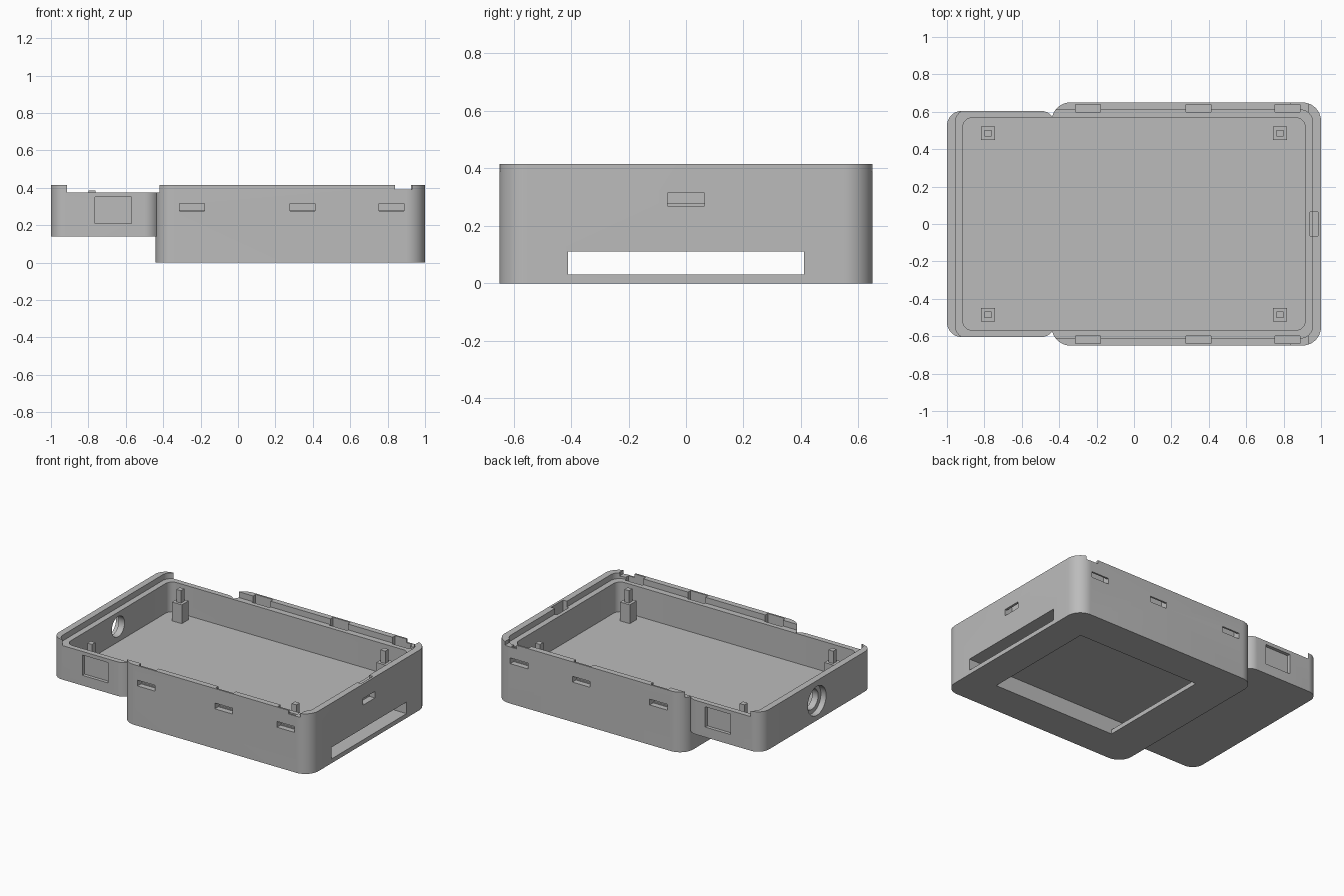
import bpy
import bmesh
import math
from mathutils import Matrix

cube = bpy.data.objects.get("Cube")
if cube:
    bpy.data.objects.remove(cube, do_unlink=True)

TOP = 0.415
FLOOR = 0.17

grey = bpy.data.materials.new("plain grey")
grey.use_nodes = True
colour = (0.5, 0.5, 0.5, 1)
grey.diffuse_color = colour
grey.node_tree.nodes["Principled BSDF"].inputs["Base Color"].default_value = colour


def add_object(name, bm):
    bmesh.ops.recalc_face_normals(bm, faces=bm.faces)
    mesh = bpy.data.meshes.new(name)
    bm.to_mesh(mesh)
    bm.free()
    mesh.materials.append(grey)
    obj = bpy.data.objects.new(name, mesh)
    bpy.context.collection.objects.link(obj)
    return obj


def block(name, x, y, z, radius=0):
    """Box from (min, max) spans, with optional rounded upright edges."""
    bm = bmesh.new()
    outline = []
    steps = 12 if radius else 0
    for i, (cx, cy) in enumerate([(x[1], y[1]), (x[0], y[1]), (x[0], y[0]), (x[1], y[0])]):
        sx = -1 if cx == x[1] else 1
        sy = -1 if cy == y[1] else 1
        for k in range(steps + 1):
            a = math.pi / 2 * (i + k / max(steps, 1))
            px = cx + radius * (sx + math.cos(a)) if radius else cx
            py = cy + radius * (sy + math.sin(a)) if radius else cy
            outline.append(bm.verts.new((px, py, z[0])))
    base = bm.faces.new(outline)
    up = bmesh.ops.extrude_face_region(bm, geom=[base])["geom"]
    verts = [v for v in up if isinstance(v, bmesh.types.BMVert)]
    bmesh.ops.translate(bm, verts=verts, vec=(0, 0, z[1] - z[0]))
    return add_object(name, bm)


def drill(name, x, z, radius):
    """Round cutter lying along x."""
    bm = bmesh.new()
    spin = Matrix.Translation((sum(x) / 2, 0, z)) @ Matrix.Rotation(math.pi / 2, 4, "Y")
    bmesh.ops.create_cone(bm, cap_ends=True, segments=40, radius1=radius,
                          radius2=radius, depth=x[1] - x[0], matrix=spin)
    return add_object(name, bm)


def combine(target, tool, operation="DIFFERENCE"):
    tool.hide_render = True
    mod = target.modifiers.new(tool.name, "BOOLEAN")
    mod.operation = operation
    mod.solver = "EXACT"
    mod.object = tool
    bpy.context.view_layer.objects.active = target
    bpy.ops.object.modifier_apply(modifier=mod.name)
    bpy.data.objects.remove(tool, do_unlink=True)


# Outer shell: deep main body with a shallower bay beside it
case = block("case_shell", (-0.44, 1), (-0.65, 0.65), (0, TOP), 0.1)
combine(case, block("side_bay", (-1, -0.42), (-0.605, 0.605), (0.14, TOP), 0.08), "UNION")

# Tray cavity and the lid recess around its rim
combine(case, block("cavity", (-0.915, 0.915), (-0.568, 0.568), (FLOOR, 0.6), 0.05))
combine(case, block("lid_recess", (-0.955, 0.955), (-0.61, 0.61), (0.375, 0.6), 0.065))

# Battery style slot through the base, with a window underneath
combine(case, block("base_slot", (-0.6, 1.1), (-0.41, 0.41), (0.03, 0.11)))
combine(case, block("base_window", (-0.16, 0.78), (-0.41, 0.41), (-0.1, 0.07)))

# Clip pockets, rim channels, pry notches and bay recesses on both long sides
for side in (-1, 1):
    def span(near, far):
        return tuple(sorted((side * near, side * far)))
    for x in (-0.245, 0.345, 0.82):
        width = (x - 0.067, x + 0.067)
        combine(case, block("clip_pocket", width, span(0.612, 0.8), (0.275, 0.315)))
        combine(case, block("clip_channel", width, span(0.6, 0.638), (0.28, 0.6)))
    combine(case, block("pry_notch", (0.84, 0.93), span(0.6, 0.8), (0.39, 0.6)))
    combine(case, block("bay_recess", (-0.765, -0.57), span(0.582, 0.8), (0.21, 0.35)))

# Clip pocket on the slotted end
combine(case, block("end_pocket", (0.957, 1.1), (-0.065, 0.065), (0.27, 0.315)))
combine(case, block("end_channel", (0.94, 0.984), (-0.065, 0.065), (0.28, 0.6)))

# Stepped round hole in the bay end
combine(case, drill("hole", (-1.1, -0.8), 0.275, 0.07))
combine(case, drill("counterbore", (-1.1, -0.96), 0.275, 0.1))

bpy.ops.object.select_all(action="DESELECT")
case.select_set(True)
bpy.context.view_layer.objects.active = case
bpy.ops.object.shade_smooth_by_angle(angle=math.radians(30))

# Corner standoffs with locating pegs
for x in (-0.78, 0.78):
    for y in (-0.485, 0.485):
        for part, half, z in (("standoff", 0.037, (FLOOR - 0.01, 0.3)),
                              ("standoff_peg", 0.018, (0.29, 0.385))):
            block(part, (x - half, x + half), (y - half, y + half), z)
